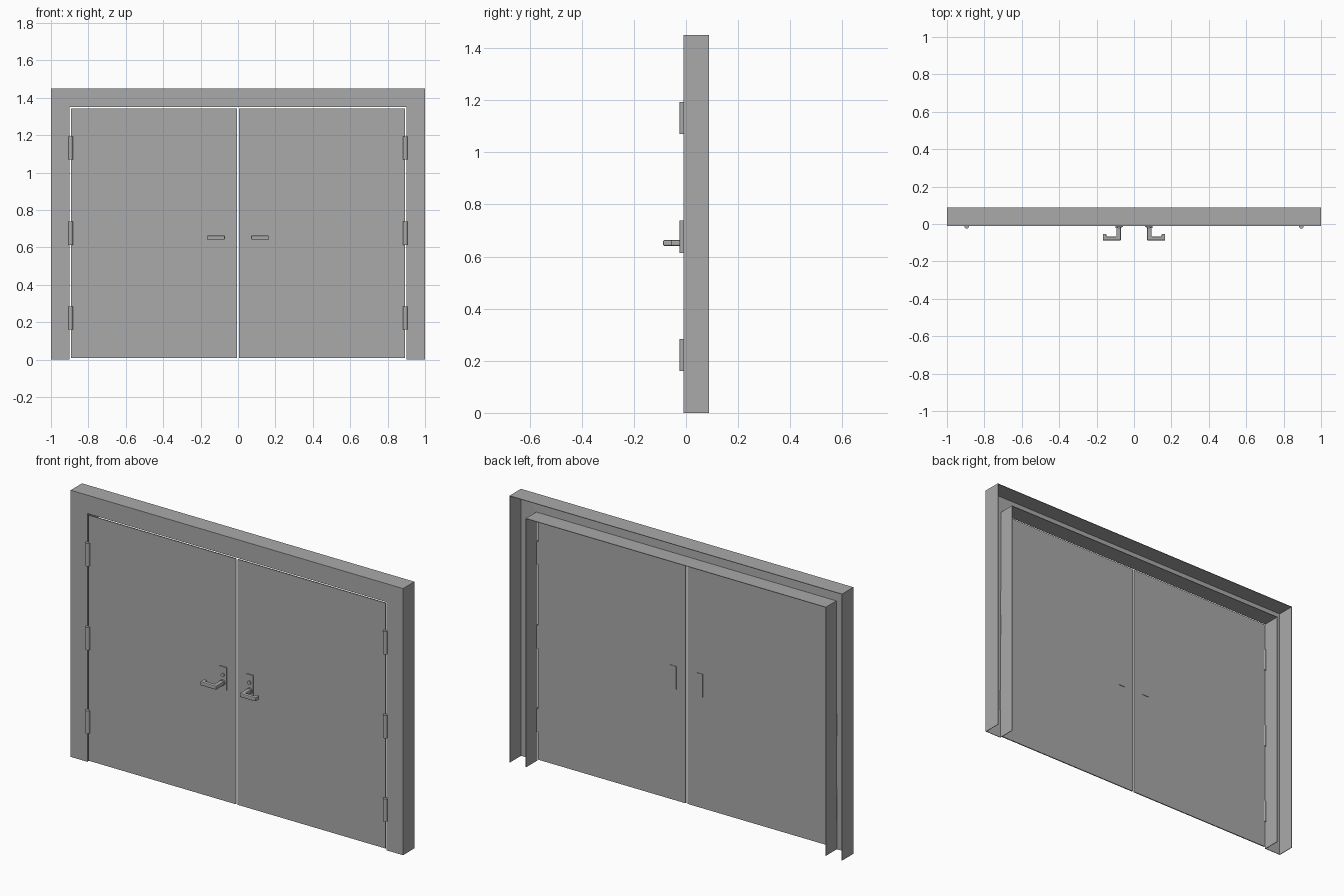
import bpy
import bmesh
from mathutils import Matrix

old = bpy.data.objects.get("Cube")
if old:
    bpy.data.objects.remove(old, do_unlink=True)

grey = bpy.data.materials.new("steel grey")
grey.use_nodes = True
colour = (0.4, 0.4, 0.4, 1)
grey.diffuse_color = colour
grey.node_tree.nodes["Principled BSDF"].inputs["Base Color"].default_value = colour

FRONT, BACK = -0.01, 0.088
SHEET = 0.003


def finish(name, bm):
    bmesh.ops.recalc_face_normals(bm, faces=bm.faces)
    mesh = bpy.data.meshes.new(name)
    bm.to_mesh(mesh)
    bm.free()
    mesh.materials.append(grey)
    obj = bpy.data.objects.new(name, mesh)
    bpy.context.collection.objects.link(obj)
    return obj


def box(name, x0, x1, y0, y1, z0, z1):
    bm = bmesh.new()
    size = Matrix.Diagonal((x1 - x0, y1 - y0, z1 - z0, 1))
    place = Matrix.Translation(((x0 + x1) / 2, (y0 + y1) / 2, (z0 + z1) / 2))
    bmesh.ops.create_cube(bm, size=1, matrix=place @ size)
    return finish(name, bm)


def prism(name, points, z0, z1):
    """Extrude an outline in plan up from z0 to z1."""
    bm = bmesh.new()
    face = bm.faces.new([bm.verts.new((x, y, z0)) for x, y in points])
    top = bmesh.ops.extrude_face_region(bm, geom=[face])["geom"]
    bmesh.ops.translate(bm, vec=(0, 0, z1 - z0),
                        verts=[v for v in top if isinstance(v, bmesh.types.BMVert)])
    return finish(name, bm)


def cylinder(name, place, radius, depth, sides=16):
    bm = bmesh.new()
    bmesh.ops.create_cone(bm, cap_ends=True, segments=sides, radius1=radius,
                          radius2=radius, depth=depth, matrix=place)
    obj = finish(name, bm)
    bpy.ops.object.select_all(action="DESELECT")
    obj.select_set(True)
    bpy.context.view_layer.objects.active = obj
    bpy.ops.object.shade_smooth_by_angle()
    return obj


# Folded sheet frame: a channel open at the back, mitred round the opening
def frame_path(half, top):
    return [(-half, 0), (-half, top), (half, top), (half, 0)]


bm = bmesh.new()
channel = [(0.9, 1.35, BACK), (0.9, 1.35, FRONT), (1, 1.45, FRONT), (1, 1.45, BACK)]
rows = [[bm.verts.new((x, y, z)) for x, z in frame_path(half, top)]
        for half, top, y in channel]
for a, b in zip(rows, rows[1:]):
    for i in range(3):
        bm.faces.new((a[i], a[i + 1], b[i + 1], b[i]))
frame = finish("door_frame", bm)
fold = frame.modifiers.new("Sheet thickness", "SOLIDIFY")
fold.thickness = SHEET
fold.offset = -1
fold.use_even_offset = True
# Keep the sheet thickness inside the channel
front_face = min(frame.data.polygons, key=lambda p: p.center.y)
if front_face.normal.y > 0:
    frame.data.flip_normals()

for side, s in (("left", 1), ("right", -1)):
    def span(a, b):
        return sorted((s * a, s * b))

    # Door leaf
    box(side + "_door", *span(0.005, 0.894), FRONT, FRONT + 0.006, 0.008, 1.343)

    # Hinge barrels
    for label, z in (("bottom", 0.222), ("middle", 0.676), ("top", 1.132)):
        place = Matrix.Translation((s * 0.895, FRONT - 0.003, z))
        cylinder(f"{side}_{label}_hinge", place, 0.012, 0.124)

    # Lock plates on both faces
    box(side + "_front_plate", *span(0.06, 0.1), FRONT - 0.005, FRONT, 0.613, 0.738)
    box(side + "_back_plate", *span(0.06, 0.1), FRONT + 0.006, FRONT + 0.009, 0.613, 0.738)

    # Key cylinder
    turn = Matrix.Rotation(1.5708, 4, "X")
    place = Matrix.Translation((s * 0.08, FRONT - 0.007, 0.695)) @ turn
    cylinder(side + "_key_cylinder", place, 0.01, 0.008)
    box(side + "_key_slot", *span(0.078, 0.082), FRONT - 0.013, FRONT - 0.011, 0.689, 0.701)

    # Lever handle with a returned tip
    place = Matrix.Translation((s * 0.082, FRONT - 0.008, 0.652)) @ turn
    cylinder(side + "_handle_collar", place, 0.016, 0.008)
    hook = [(0.07, -0.088), (0.167, -0.088), (0.167, -0.053), (0.148, -0.053),
            (0.148, -0.067), (0.094, -0.067), (0.094, FRONT), (0.07, FRONT)]
    handle = prism(side + "_handle", [(s * x, y) for x, y in hook], 0.641, 0.663)
    soften = handle.modifiers.new("Soft edges", "BEVEL")
    soften.width = 0.005
    soften.segments = 2
